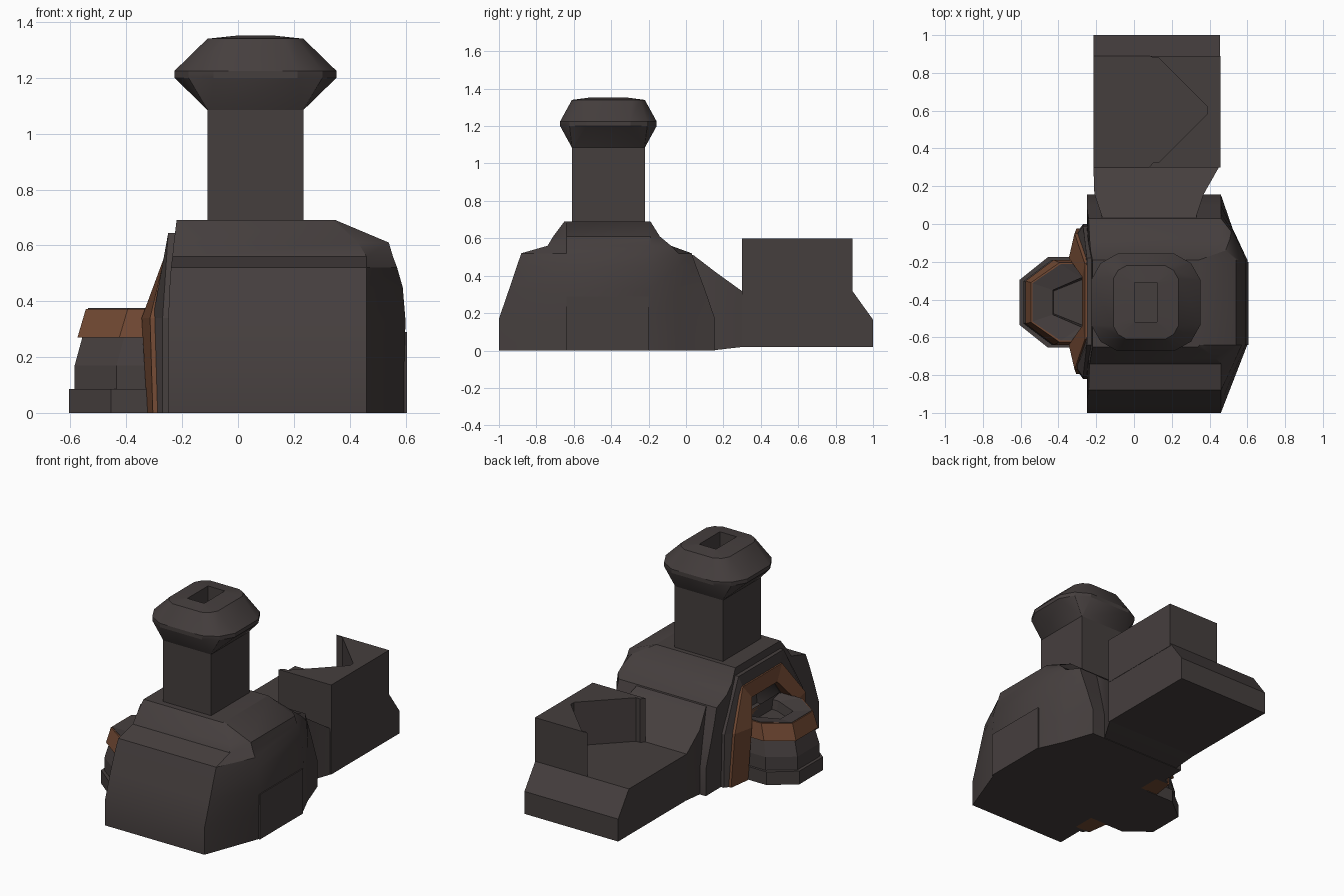
import bpy, bmesh

cube = bpy.data.objects.get("Cube")
if cube:
    bpy.data.objects.remove(cube, do_unlink=True)


def material(name, rgb):
    m = bpy.data.materials.new(name)
    m.use_nodes = True
    m.diffuse_color = (*rgb, 1)
    m.node_tree.nodes["Principled BSDF"].inputs["Base Color"].default_value = (*rgb, 1)
    return m


STONE = material("dark_stone", (0.06, 0.049, 0.048))
COPPER = material("brown_copper", (0.17, 0.068, 0.034))


def loft(name, rings, mat, smooth=False):
    """Skin a stack of equal-length point rings and close both ends."""
    bm = bmesh.new()
    rows = [[bm.verts.new(p) for p in ring] for ring in rings]
    n = len(rows[0])
    for a, b in zip(rows, rows[1:]):
        for i in range(n):
            j = (i + 1) % n
            bm.faces.new((a[i], a[j], b[j], b[i]))
    bm.faces.new(rows[0][::-1])
    bm.faces.new(rows[-1])
    bmesh.ops.recalc_face_normals(bm, faces=bm.faces)
    mesh = bpy.data.meshes.new(name)
    bm.to_mesh(mesh)
    bm.free()
    mesh.materials.append(mat)
    ob = bpy.data.objects.new(name, mesh)
    bpy.context.collection.objects.link(ob)
    if smooth:
        activate(ob)
        bpy.ops.object.shade_smooth_by_angle(angle=0.5)
    return ob


def activate(ob):
    bpy.ops.object.select_all(action='DESELECT')
    ob.select_set(True)
    bpy.context.view_layer.objects.active = ob


def box_ring_y(y, x0, x1, z0, z1):
    return [(x0, y, z0), (x1, y, z0), (x1, y, z1), (x0, y, z1)]


# Main furnace body: plan outline bulging on its left, stacked by height
def body_ring(z, front, back, left, corner, right):
    return [(right, front, z), (corner, front, z), (left, max(front, -0.64), z),
            (left, min(back, -0.19), z), ((left + corner) / 2, min(back, -0.04), z),
            (corner, back, z), (right, back, z)]


body = loft("furnace_body", [body_ring(*r) for r in (
    (0, -1, 0.155, 0.595, 0.46, -0.25),
    (0.17, -1, 0.155, 0.595, 0.46, -0.25),
    (0.33, -0.945, 0.1, 0.6, 0.46, -0.25),
    (0.45, -0.905, 0.055, 0.59, 0.46, -0.245),
    (0.52, -0.88, 0.03, 0.57, 0.46, -0.24),
    (0.56, -0.74, -0.08, 0.555, 0.46, -0.235),
    (0.61, -0.71, -0.14, 0.54, 0.43, -0.23),
    (0.69, -0.65, -0.19, 0.35, 0.34, -0.22))], STONE)

# Hearth opening cut into the right side of the body
HEARTH_Y = -0.41
half = [(0.23, 0.25), (0.22, 0.34), (0.13, 0.48)]
outline = half + [(-d, z) for d, z in reversed(half)]
cutter = loft("hearth_cutter", [[(x, HEARTH_Y + d, z) for d, z in outline]
                                for x in (-0.5, -0.06)], STONE)
cutter.hide_render = True
mod = body.modifiers.new("hearth", 'BOOLEAN')
mod.operation = 'DIFFERENCE'
mod.solver = 'EXACT'
mod.object = cutter
activate(body)
bpy.ops.object.modifier_apply(modifier=mod.name)
bpy.data.objects.remove(cutter, do_unlink=True)
activate(body)
bpy.ops.object.shade_smooth_by_angle(angle=0.5)

# Low panel on the bulging side
loft("side_panel", [box_ring_y(y, 0.5, 0.605, 0, 0.29) for y in (-0.64, -0.2)], STONE)


# Arched frames round the hearth
def arch(name, outer, inner, back, mat):
    pairs = list(zip(outer, inner))
    stations = [(1, o, i) for o, i in pairs] + [(-1, o, i) for o, i in reversed(pairs)]
    rings = []
    for s, (od, oz, ox), (d, z, x) in stations:
        oy, iy = HEARTH_Y + s * od, HEARTH_Y + s * d
        rings.append([(back, oy, oz), (ox, oy, oz), (x, iy, z), (back, iy, z)])
    return loft(name, rings, mat)


frame_edge = [(0.385, 0, -0.305), (0.36, 0.34, -0.315), (0.2, 0.57, -0.26)]
arch("hearth_frame", frame_edge,
     [(0.24, 0, -0.325), (0.23, 0.34, -0.345), (0.13, 0.48, -0.275)], -0.2, COPPER)
arch("hearth_trim", [(0.41, 0, -0.27), (0.4, 0.34, -0.27), (0.23, 0.645, -0.25)],
     [(d - 0.01, z, x + 0.01) for d, z, x in frame_edge], -0.19, STONE)


# Bowl projecting from the hearth
def bowl_ring(z, reach, w):
    y = HEARTH_Y - 0.005
    side = [(-0.24, w), (reach + 0.15, w), (reach, w / 2)]
    return [(x, y + d, z) for x, d in side] + [(x, y - d, z) for x, d in reversed(side)]


def bowl_part(name, rings, mat):
    return loft(name, [bowl_ring(*r) for r in rings], mat)


bowl_part("bowl_foot", [(0, -0.605, 0.24), (0.085, -0.605, 0.24)], STONE)
bowl_part("bowl_wall", [(0.08, -0.585, 0.225), (0.17, -0.585, 0.225),
                        (0.28, -0.555, 0.2)], STONE)
bowl_part("bowl_band", [(0.27, -0.575, 0.225), (0.372, -0.545, 0.21),
                        (0.372, -0.53, 0.2), (0.28, -0.53, 0.2)], COPPER)
bowl_part("bowl_basin", [(0.28, -0.538, 0.203), (0.375, -0.538, 0.203),
                         (0.355, -0.43, 0.13), (0.295, -0.425, 0.12)], STONE)

# Chimney stack
CX, CY = 0.0625, -0.415
loft("chimney", [box_ring_y(y, -0.11, 0.235, 0.66, 1.1) for y in (-0.61, -0.22)], STONE)


# Flared chimney cap with a flue slot in the top
def cap_ring(z, hx, hy, cut):
    k = cut * 0.36
    corner = [(hx, hy - cut), (hx - k, hy - k), (hx - cut, hy)]
    quads = [(1, 1, 1), (-1, 1, -1), (-1, -1, 1), (1, -1, -1)]
    return [(CX + sx * x, CY + sy * y, z)
            for sx, sy, step in quads for x, y in corner[::step]]


loft("chimney_cap", [cap_ring(*r) for r in (
    (1.085, 0.172, 0.195, 0.004),
    (1.2, 0.29, 0.258, 0.14),
    (1.225, 0.29, 0.258, 0.14),
    (1.34, 0.172, 0.195, 0.07),
    (1.352, 0.06, 0.105, 0.002),
    (1.2, 0.06, 0.105, 0.002))], STONE, smooth=True)

# Sloping neck joining the body to the rear trough
loft("rear_neck", [box_ring_y(-0.1, -0.17, 0.32, 0.01, 0.55),
                   box_ring_y(0.04, -0.17, 0.33, 0.005, 0.51),
                   box_ring_y(0.16, -0.21, 0.37, 0.003, 0.418),
                   box_ring_y(0.31, -0.215, 0.455, 0.02, 0.31)], STONE, smooth=True)

# Rear base with a chamfered end
base = [(0.3, 0.02), (1, 0.02), (1, 0.165), (0.89, 0.318), (0.3, 0.318)]
loft("rear_base", [[(x, y, z) for y, z in base] for x in (-0.215, 0.455)], STONE)

# Tall rear wall with a diamond-shaped hollow facing the right
hollow = [(0.08, 0.89), (0.1, 0.88), (0.13, 0.88), (0.39, 0.62),
          (0.39, 0.585), (0.13, 0.325), (0.1, 0.325), (0.08, 0.3)]
wall = [(0.457, 0.3), (0.457, 0.89)] + hollow
loft("rear_wall", [[(x, y, z) for x, y in wall] for z in (0.3, 0.6)], STONE)
